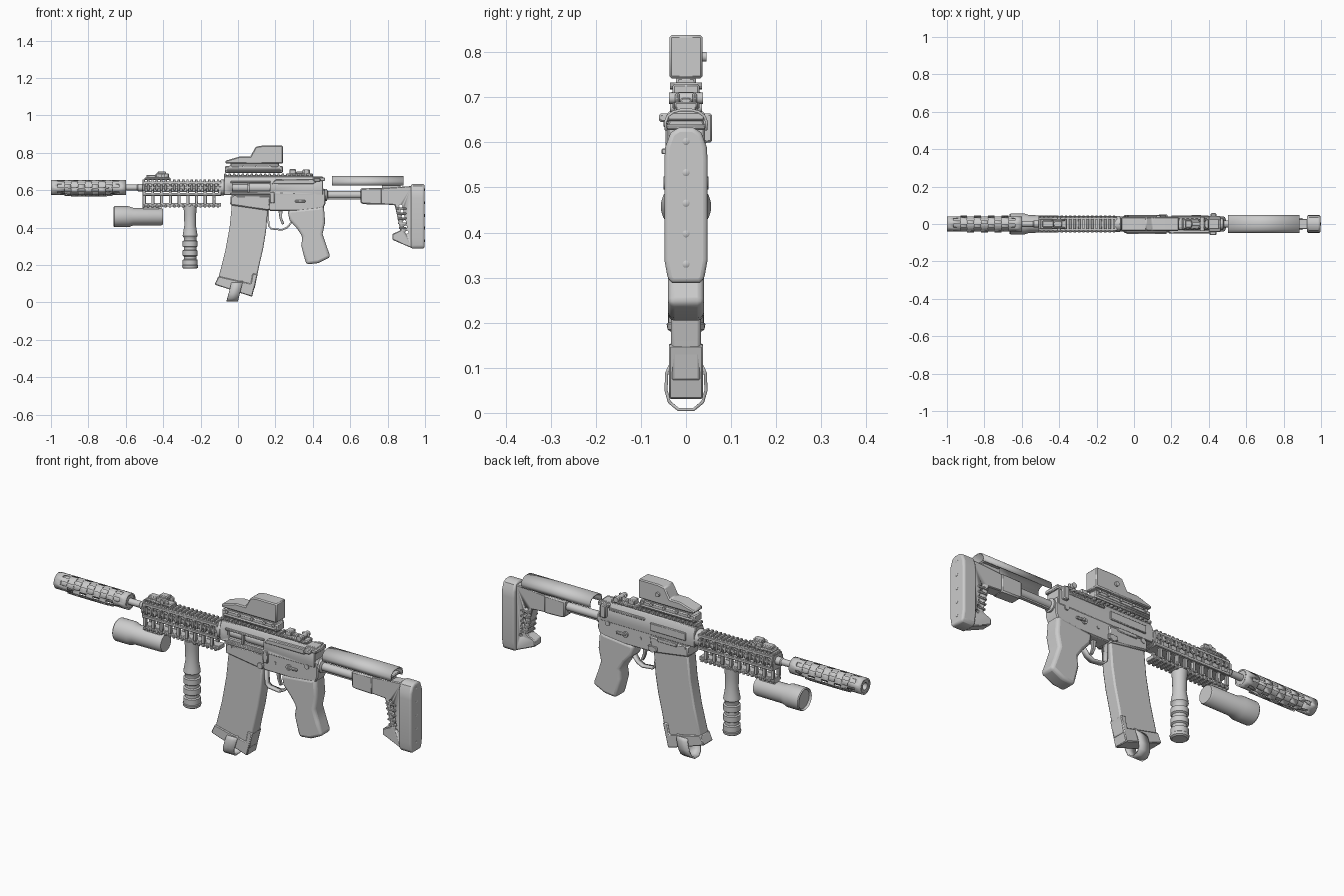
import bpy, bmesh, math
from math import sin, cos, pi, radians


def finish(name, bm, bevel=0.0, solid=0.0, segs=1):
    bmesh.ops.recalc_face_normals(bm, faces=bm.faces[:])
    me = bpy.data.meshes.new(name)
    bm.to_mesh(me)
    bm.free()
    ob = bpy.data.objects.new(name, me)
    bpy.context.collection.objects.link(ob)
    bpy.ops.object.select_all(action='DESELECT')
    ob.select_set(True)
    bpy.context.view_layer.objects.active = ob
    bpy.ops.object.shade_smooth_by_angle(angle=radians(35))
    if solid:
        m = ob.modifiers.new("thickness", 'SOLIDIFY')
        m.thickness, m.offset = solid, -1
    if bevel:
        m = ob.modifiers.new("bevel", 'BEVEL')
        m.width, m.segments, m.angle_limit = bevel, segs, radians(40)
    return ob


def boxes(name, specs, bevel=0.0):
    """Boxes given as (x0, x1, y0, y1, z0, z1), all in one object."""
    bm = bmesh.new()
    for x0, x1, y0, y1, z0, z1 in specs:
        r = bmesh.ops.create_cube(bm, size=1)
        for v in r['verts']:
            v.co = ((x0 + x1) / 2 + v.co.x * (x1 - x0), (y0 + y1) / 2 + v.co.y * (y1 - y0),
                    (z0 + z1) / 2 + v.co.z * (z1 - z0))
    return finish(name, bm, bevel)


def prism(name, pts, lo, hi, axis='y', bevel=0.0, segs=1):
    """Outline in xz (axis y) or yz (axis x) extruded from lo to hi."""
    bm = bmesh.new()
    put = (lambda a, b, t: (a, t, b)) if axis == 'y' else (lambda a, b, t: (t, a, b))
    A, B = ([bm.verts.new(put(a, b, t)) for a, b in pts] for t in (lo, hi))
    bm.faces.new(A)
    bm.faces.new(B[::-1])
    for i in range(len(pts)):
        j = (i + 1) % len(pts)
        bm.faces.new((A[i], A[j], B[j], B[i]))
    return finish(name, bm, bevel, segs=segs)


def strip(name, pts, lo, hi, thick, axis='x', shear=None):
    """Open outline swept sideways into a thin shell."""
    bm = bmesh.new()
    put = (lambda a, b, t: (a, t, b)) if axis == 'y' else (lambda a, b, t: (t, a, b))
    s = shear or (lambda b: 0)
    A, B = ([bm.verts.new(put(a, b, t + s(b))) for a, b in pts] for t in (lo, hi))
    for i in range(len(pts) - 1):
        bm.faces.new((A[i], A[i + 1], B[i + 1], B[i]))
    return finish(name, bm, solid=thick)


def lathe(name, profiles, axis, n=24, skip=None, solid=0.0):
    """Turned solids: list of (origin, [(radius, distance)...]) round an axis."""
    bm = bmesh.new()
    for (ox, oy, oz), prof in profiles:
        rings = []
        for r, t in prof:
            ring = []
            for k in range(n):
                u, v = r * cos(2 * pi * k / n), r * sin(2 * pi * k / n)
                c = {'x': (t, u, v), 'y': (u, t, v), 'z': (u, v, t)}[axis]
                ring.append(bm.verts.new((ox + c[0], oy + c[1], oz + c[2])))
            rings.append(ring)
        for i in range(len(rings) - 1):
            for k in range(n):
                if not (skip and skip(i, k)):
                    a, b, j = rings[i], rings[i + 1], (k + 1) % n
                    bm.faces.new((a[k], a[j], b[j], b[k]))
        if not skip:
            bm.faces.new(rings[0])
            bm.faces.new(rings[-1])
    return finish(name, bm, solid=solid)


def cut(ob, cutter):
    m = ob.modifiers.new("cut", 'BOOLEAN')
    m.operation, m.object, m.solver = 'DIFFERENCE', cutter, 'EXACT'
    cutter.hide_render = True
    cutter.hide_set(True)


def teeth(x0, x1, n, y0, y1, z0, z1, fill=0.55):
    p = (x1 - x0) / n
    return [(x0 + i * p, x0 + (i + fill) * p, y0, y1, z0, z1) for i in range(n)]


Z = 0.614  # bore height

# suppressor: slotted sleeve over a bored core
sleeve = [(.040, -1.0), (.040, -.965)] + [(.040, -.965 + .33 * i / 9) for i in range(1, 10)] + [(.040, -.6)]
lathe("suppressor_sleeve", [((0, 0, Z), sleeve)], 'x', 24,
      lambda i, k: 0 < i < 10 and ((k % 4 < 2) == (i % 2 == 0)), .007)
lathe("suppressor_core", [((0, 0, Z), [(.016, -.95), (.018, -.998), (.038, -.998), (.038, -.97), (.031, -.965),
                                      (.031, -.635), (.038, -.63), (.038, -.602), (.02, -.602)])], 'x')
lathe("barrel", [((0, 0, Z), [(.016, -.62), (.016, -.54), (.02, -.535), (.02, -.05)])], 'x', 16)

# handguard: lattice of beams and posts with railed sides
hx0, hx1 = -.51, -.09
beams = [(hx0, hx1, -.02, .02, .59, .64), (hx0, hx1, -.026, .026, .637, .647), (hx0, hx1, -.024, .024, .512, .532)]
for s in (-1, 1):
    for ya, yb, za, zb in ((.026, .038, .572, .586), (.03, .042, .608, .620), (.022, .036, .632, .647)):
        beams.append((hx0, hx1, min(s * ya, s * yb), max(s * ya, s * yb), za, zb))
    y0, y1 = sorted((s * .026, s * .036))
    beams += teeth(hx0, hx1, 9, y0, y1, .58, .64, .3)
    y0, y1 = sorted((s * .016, s * .03))
    beams += teeth(hx0, hx1, 9, y0, y1, .525, .58, .36)
    y0, y1 = sorted((s * .038, s * .046))
    beams += teeth(hx0, hx1, 18, y0, y1, .598, .630)
beams += [(hx0, hx0 + .016, -.036, .036, .572, .647), (hx1 - .016, hx1, -.036, .036, .572, .647),
          (hx0, hx1, -.03, .03, .570, .580)]
boxes("handguard", beams, .002)
boxes("handguard_rail_teeth", teeth(hx0, hx1, 18, -.028, .028, .645, .658)
      + teeth(hx0, hx1, 18, -.03, .03, .508, .522), .002)
lathe("barrel_nut", [((0, 0, Z), [(.036, -.1), (.042, -.09), (.042, -.075), (.034, -.07)])], 'x')

# folded front sight
boxes("front_sight", [(-.50, -.36, -.028, .028, .655, .668), (-.49, -.43, -.018, .018, .665, .682),
                      (-.44, -.37, -.026, -.016, .665, .69), (-.44, -.37, .016, .026, .665, .69),
                      (-.43, -.385, -.018, .018, .68, .70)], .004)
lathe("front_sight_pin", [((-.40, 0, .677), [(.011, -.036), (.011, .036)])], 'y', 12)

# flashlight and its mount
lathe("flashlight", [((0, 0, .458), [(.046, -.655), (.052, -.665), (.056, -.66), (.056, -.585), (.047, -.56),
                                    (.046, -.41), (.042, -.402)])], 'x', 28)
boxes("flashlight_mount", [(-.51, -.42, -.02, .02, .48, .515)], .004)

# vertical foregrip
grip = [(.036, .515), (.032, .47), (.031, .41), (.038, .37), (.040, .355)]
for z in (.345, .295, .245):
    grip += [(.033, z), (.033, z - .014), (.040, z - .018), (.040, z - .045)]
grip += [(.043, .197), (.041, .185), (.034, .18)]
lathe("foregrip", [((-.256, 0, 0), grip)], 'z')

# upper receiver with ejection port
upper = prism("upper_receiver", [(-.038, .575), (.038, .575), (.041, .60), (.041, .64), (.026, .672), (-.026, .672),
                                 (-.041, .64), (-.041, .60)], -.075, .455, 'x', .003)
port = boxes("port_cutter", [(-.03, .17, -.08, -.016, .588, .638)])
cut(upper, port)
lathe("bolt", [((0, 0, .613), [(.024, -.04), (.024, .06), (.028, .062), (.028, .18)])], 'x', 20)
boxes("port_details", [(-.04, .175, -.054, -.04, .574, .586), (-.04, .175, -.048, -.038, .638, .648),
                       (.05, .062, -.046, -.03, .588, .638)], .002)
prism("side_cover", [(.18, .632), (.40, .632), (.42, .645), (.40, .660), (.20, .656)], -.05, -.03, bevel=.004)
boxes("charging_handle", [(.40, .465, -.042, .042, .648, .668), (.405, .44, -.06, -.035, .645, .664),
                          (.41, .44, .035, .058, .60, .664)], .004)
boxes("far_side_details", [(-.03, .17, .036, .048, .60, .64), (.20, .40, .036, .046, .64, .652),
                           (.02, .13, .036, .047, .555, .575)], .003)
boxes("receiver_rail", [(-.075, .40, -.022, .022, .668, .68)] + teeth(-.075, .40, 20, -.03, .03, .675, .688), .002)

# lower receiver, magazine well, controls
prism("lower_receiver", [(-.035, .595), (-.035, .53), (.16, .505), (.17, .488), (.45, .488), (.468, .53),
                         (.466, .60), (.44, .625), (.39, .595)], -.036, .036, bevel=.005)
prism("magazine_well", [(-.04, .57), (-.042, .52), (.165, .49), (.175, .57)], -.043, .043, bevel=.006)
lathe("receiver_pins", [((x, 0, z), [(r, -w), (r, w)]) for x, z, r, w in
                        ((-.015, .56, .012, .046), (.155, .51, .015, .050), (.23, .54, .008, .039),
                         (.31, .54, .014, .044), (.41, .57, .012, .042))], 'y', 14)
boxes("selector_levers", [(.305, .36, -.048, -.036, .534, .546), (.305, .36, .036, .048, .534, .546),
                          (.17, .195, -.046, -.03, .53, .59), (.13, .18, .036, .05, .50, .525)], .003)

# magazine, floor plate, pull loop
prism("magazine", [(-.032, .53), (-.045, .40), (-.069, .27), (-.105, .13), (.088, .07), (.112, .19), (.135, .29),
                   (.15, .38), (.162, .53)], -.033, .033, bevel=.007, segs=2)
prism("magazine_floor_plate", [(-.125, .095), (.075, .03), (.105, .15), (.078, .155), (.068, .10), (-.105, .14)],
      -.038, .038, bevel=.004)
strip("magazine_loop", [(-.034, .115), (-.046, .09), (-.048, .05), (-.040, .022), (-.018, .004), (.018, .004),
                        (.040, .022), (.048, .05), (.046, .09), (.034, .115)], -.062, -.002, .007, 'x',
      lambda z: .25 * z)

# trigger and guard
strip("trigger_guard", [(.165, .495), (.168, .41), (.18, .398), (.235, .392), (.262, .405), (.285, .435)],
      -.014, .014, .009, 'y')
prism("trigger", [(.215, .495), (.237, .495), (.236, .45), (.247, .42), (.236, .415), (.223, .445)], -.008, .008,
      bevel=.002)

# pistol grip
prism("pistol_grip", [(.265, .492), (.275, .44), (.315, .395), (.345, .35), (.338, .305), (.352, .25), (.365, .203),
                      (.43, .21), (.495, .242), (.472, .305), (.452, .365), (.466, .43), (.458, .52), (.43, .51)],
      -.040, .040, bevel=.015, segs=3)

# red dot sight
hood = prism("sight_hood", [(-.068, .742), (-.068, .757), (.01, .78), (.066, .78), (.095, .832), (.13, .838),
                            (.24, .838), (.24, .742)], -.037, .037, bevel=.005)
boxes("sight_base", [(-.04, .22, -.022, .022, .715, .745), (-.07, .24, -.03, .03, .692, .73),
                     (-.06, .23, -.036, .036, .70, .712)], .005)
lathe("sight_screws", [((x, 0, .725), [(.008, -.036), (.008, .036)]) for x in (-.04, .03, .10, .17, .22)], 'y', 10)
lathe("sight_knob", [((.13, 0, .79), [(.011, .03), (.011, .046)])], 'y', 12)

# rear sight
boxes("rear_sight", [(.26, .40, -.026, .026, .675, .69), (.275, .31, -.02, .02, .685, .712),
                     (.345, .385, -.024, -.014, .685, .71), (.345, .385, .014, .024, .685, .71),
                     (.31, .38, -.012, .012, .685, .70)], .004)
lathe("rear_sight_knobs", [((.365, 0, .698), [(.013, -.038), (.013, .038)])], 'y', 12)

# buffer tube and slider block
lathe("buffer_tube", [((0, 0, .575), [(.032, .455), (.032, .475), (.020, .48), (.020, .80)])], 'x', 20)
boxes("buffer_key", [(.48, .70, -.008, .008, .55, .562)])
prism("stock_slider", [(.655, .61), (.655, .53), (.675, .525), (.77, .522), (.77, .612)], -.032, .032, bevel=.006)

# stock frame with a row of holes
frame = prism("stock_frame", [(.76, .610), (.93, .622), (.93, .29), (.825, .335), (.825, .365), (.868, .385),
                              (.838, .52), (.76, .525)], -.028, .028, bevel=.004)
holes = lathe("frame_hole_cutter", [((.870 + .0065 * i, 0, .515 - .028 * i), [(.009, -.1), (.009, .1)])
                                    for i in range(6)], 'y', 8)
cut(frame, holes)
boxes("frame_ribs", [(.86 - .004 * i, .90, -.033, .033, .392 + .026 * i, .402 + .026 * i) for i in range(5)], .002)

# cheek rest shell
strip("cheek_rest", [(-.047, .626), (-.049, .645), (-.043, .660), (-.03, .670), (-.012, .675), (.012, .675),
                     (.03, .670), (.043, .660), (.049, .645), (.047, .626)], .502, .885, .006)
boxes("cheek_support", [(.77, .87, -.025, .025, .60, .64), (.78, .875, -.044, .044, .628, .64)], .004)

# butt pad and its screws
prism("butt_pad", [(-.016, .633), (-.034, .622), (-.046, .59), (-.048, .56), (-.048, .34), (-.040, .295), (-.03, .288),
                   (.03, .288), (.040, .295), (.048, .34), (.048, .56), (.046, .59), (.034, .622), (.016, .633)],
      .925, .997, 'x', .010, 3)
lathe("butt_screws", [((0, 0, z), [(.008, .98), (.008, .998), (.005, 1.0)])
                      for z in (.602, .533, .465, .397, .33)], 'x', 12)
